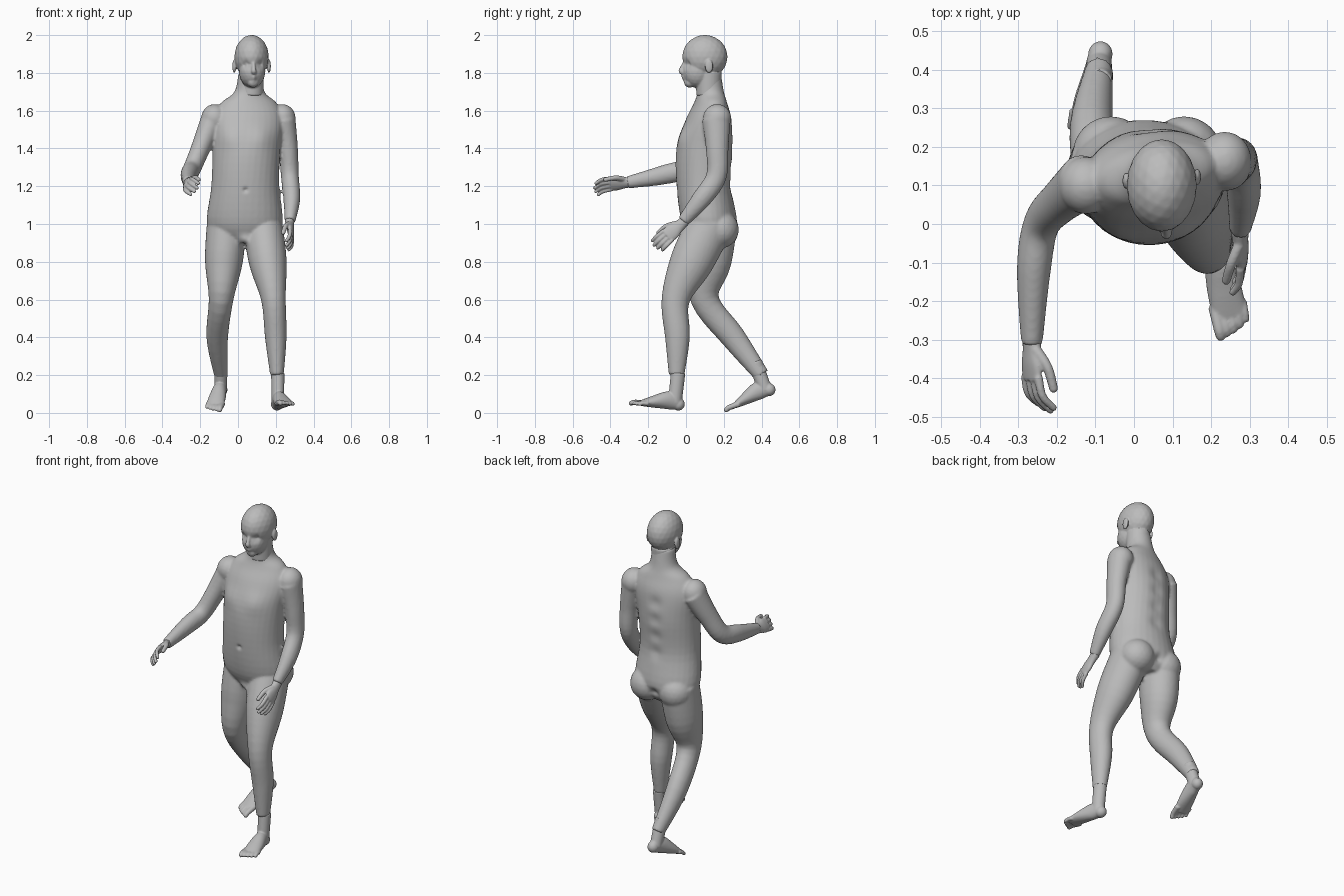
import bpy, bmesh, math
from mathutils import Vector, Matrix

cube = bpy.data.objects.get("Cube")
if cube:
    bpy.data.objects.remove(cube, do_unlink=True)

skin = bpy.data.materials.new("plain grey skin")
skin.use_nodes = True
grey = (.5, .5, .5, 1)
skin.diffuse_color = grey
skin.node_tree.nodes["Principled BSDF"].inputs["Base Color"].default_value = grey


def spline(rows, steps=5):
    """Smooth interpolation through rows of any length."""
    smooth_rows = []
    last = len(rows) - 1
    for i in range(last):
        before, start, end, after = rows[max(i - 1, 0)], rows[i], rows[i + 1], rows[min(i + 2, last)]
        for step in range(steps):
            t = step / steps
            smooth_rows.append([
                q + t / 2 * (r - p + t * (2 * p - 5 * q + 4 * r - s + t * (3 * (q - r) + s - p)))
                for p, q, r, s in zip(before, start, end, after)])
    return smooth_rows + [list(rows[-1])]


def tube(bm, rows, level=False, frame=Matrix(), sides=32):
    """Loft ellipses (x, y, z, half width, half depth) along a path.
    Level ellipses stay horizontal and twist gradually with height."""
    points = spline(rows)
    last = len(points) - 1
    rings = []
    for i, (x, y, z, width, depth) in enumerate(points):
        along = Vector(points[min(i + 1, last)][:3]) - Vector(points[max(i - 1, 0)][:3])
        across = Vector((1, 0, 0))
        if level:
            along = Vector((0, 0, 1))
            across.rotate(Matrix.Rotation(math.radians(25 * (z - 1.2)), 3, "Z"))
        along.normalize()
        across = (across - along * across.dot(along)).normalized()
        deep = along.cross(across)
        ring = []
        for k in range(sides):
            angle = math.tau * k / sides
            offset = across * width * math.cos(angle) + deep * depth * math.sin(angle)
            ring.append(bm.verts.new(frame @ (Vector((x, y, z)) + offset)))
        rings.append(ring)
    for lower, upper in zip(rings, rings[1:]):
        for k in range(sides):
            bm.faces.new((lower[k - 1], lower[k], upper[k], upper[k - 1]))
    bm.faces.new(rings[0])
    bm.faces.new(rings[-1])


def limb(bm, path, radii, ratio=1.15, frame=Matrix()):
    """Tube whose sections share one depth to width ratio."""
    tube(bm, [(*point, r, r * ratio) for point, r in zip(path, radii)], frame=frame)


def ball(bm, centre, radii, frame=Matrix()):
    place = frame @ Matrix.Translation(centre) @ Matrix.Diagonal((*radii, 1))
    bmesh.ops.create_icosphere(bm, subdivisions=3, radius=1, matrix=place)


def digit(bm, path, radius, frame):
    """Finger or toe: a tapered tube with a round tip."""
    radii = [radius, radius * .9, radius * .8]
    limb(bm, path, radii, 1, frame)
    ball(bm, path[-1], radii[-1:] * 3, frame)


def axes(origin, side, forward, back):
    """Local frame: x across, y along, z towards the back of the hand or foot."""
    y = Vector(forward).normalized()
    x = Vector(side)
    x = (x - y * x.dot(y)).normalized()
    z = x.cross(y)
    if z.dot(Vector(back)) < 0:
        z.negate()
    return Matrix.Translation(origin) @ Matrix((x, y, z)).transposed().to_4x4()


def finish(name, bm, voxel, bumps=()):
    """Fuse the volumes, soften them, then press in or pull out small forms."""
    bmesh.ops.recalc_face_normals(bm, faces=bm.faces)
    mesh = bpy.data.meshes.new(name)
    bm.to_mesh(mesh)
    bm.free()
    part = bpy.data.objects.new(name, mesh)
    bpy.context.collection.objects.link(part)
    fuse = part.modifiers.new("fuse", "REMESH")
    fuse.mode, fuse.voxel_size = "VOXEL", voxel
    soften = part.modifiers.new("soften", "SMOOTH")
    soften.factor, soften.iterations = .5, 4
    graph = bpy.context.evaluated_depsgraph_get()
    part.data = bpy.data.meshes.new_from_object(part.evaluated_get(graph))
    part.modifiers.clear()
    for centre, radius, push in bumps:
        for vertex in part.data.vertices:
            distance = (vertex.co - Vector(centre)).length / radius
            if distance < 3:
                vertex.co.y += push * math.exp(-distance * distance)
    part.data.materials.clear()
    part.data.materials.append(skin)
    part.data.polygons.foreach_set("use_smooth", [True] * len(part.data.polygons))
    part.data.update()


# Torso and neck: height, depth position, half width, half depth
body = bmesh.new()
torso = [(.9, .13, .13, .09), (1, .125, .2, .145), (1.2, .095, .18, .145), (1.4, .1, .18, .15),
         (1.55, .12, .19, .12), (1.64, .13, .15, .085), (1.7, .13, .08, .07), (1.8, .12, .065, .065)]
tube(body, [(.035 + .04 * (z - .9) ** 2, y, z, width, depth) for z, y, width, depth in torso], level=True)

# Buttocks and shoulder caps
for x in (-.06, .13):
    ball(body, (x, .18, .97), (.1, .1, .1))
for x, y in ((-.125, .1), (.235, .165)):
    ball(body, (x, y, 1.56), (.07, .075, .075))

# Legs: positions at evenly falling heights from hip to ankle
left_leg = [(.13, .13), (.158, .03), (.188, -.055), (.2, -.045), (.206, -.05)]
right_leg = [(-.06, .15), (-.075, .125), (-.09, .1), (-.11, .25), (-.09, .4)]
for leg in (left_leg, right_leg):
    limb(body, [(x, y, 1 - i / 5) for i, (x, y) in enumerate(leg)], (.105, .1, .065, .057, .036))

# Arms: shoulder, upper arm, elbow, forearm, wrist
right_arm = [(-.13, .11, 1.56), (-.19, .06, 1.42), (-.24, 0, 1.3), (-.26, -.12, 1.26), (-.265, -.31, 1.22)]
left_arm = [(.24, .16, 1.55), (.265, .165, 1.4), (.275, .16, 1.25), (.285, .08, 1.13), (.275, -.015, 1.015)]
for arm in (right_arm, left_arm):
    limb(body, arm, (.065, .052, .047, .044, .028))

chest = [((x, -.03, 1.46), .06, -.01) for x in (-.05, .13)]
navel = ((.04, -.05, 1.18), .012, .012)
spine = [((.04, .25, z), .04, -.01) for z in (1.2, 1.3, 1.4, 1.5)]
cleft = ((.035, .27, .96), .025, -.02)
groin = ((.04, .03, .91), .035, -.025)
finish("body", body, .008, chest + spine + [navel, cleft, groin])

# Head: skull, jaw, chin, neck, nose and ears
head = bmesh.new()
ball(head, (.072, .1, 1.885), (.091, .12, .116))
ball(head, (.075, .06, 1.81), (.07, .08, .09))
ball(head, (.08, .02, 1.75), (.03, .03, .028))
tube(head, [(.07, .12, 1.68, .065, .065), (.072, .12, 1.8, .065, .07)], level=True)
limb(head, [(.082, -.005, 1.86), (.083, -.02, 1.83), (.084, -.026, 1.81), (.084, -.01, 1.8)],
     (.009, .01, .014, .014), 1)
for x, y in ((-.02, .112), (.164, .122)):
    ball(head, (x, y, 1.835), (.01, .022, .036))
features = []
for x in (.045, .122):
    features += [((x, 0, 1.845), .02, .014), ((x, .006, 1.843), .01, -.006)]
for z in (1.765, 1.78):
    features.append(((.084, -.012, z), .012, -.008))
finish("head", head, .0045, features)


def hand(name, frame, curl):
    bm = bmesh.new()
    # Palm
    tube(bm, [(0, -.03, 0, .027, .026), (0, .02, 0, .032, .02), (0, .06, 0, .042, .018),
              (0, .1, 0, .04, .013)], frame=frame)
    # Fingers curl towards the palm
    for i in range(4):
        x = .022 * (i - 1.5)
        size = .09 - .008 * abs(i - 1.2) ** 1.5
        digit(bm, [(x, .09, 0), (x * 1.1, .1 + size / 2, -size * curl / 8),
                   (x * 1.1, .1 + size * .9, -size * curl / 2)], .0115, frame)
    # Thumb
    digit(bm, [(-.02, .02, 0), (-.046, .065, -.02), (-.05, .12, -.036)], .0145, frame)
    finish(name, bm, .004)


hand("right_hand", axes((-.265, -.305, 1.22), (-.5, 0, -.85), (0, -1, -.08), (-1, 0, 0)), 1.1)
hand("left_hand", axes((.275, -.025, 1), (.15, .66, -.75), (.06, -.76, -.65), (1, 0, 0)), .6)


def foot(name, frame, outer):
    bm = bmesh.new()
    # Heel, instep and ankle
    ball(bm, (0, .03, .035), (.032, .034, .034), frame)
    tube(bm, [(0, .02, .035, .028, .032), (0, .08, .05, .036, .048), (0, .16, .035, .045, .033),
              (0, .235, .018, .045, .014)], frame=frame)
    limb(bm, [(0, .05, height) for height in (.04, .1, .2)], (.033, .034, .035), 1.1, frame)
    # Toes shorten towards the outer side
    for i in range(5):
        x = outer * (i - 1.9) * .0185
        reach = .278 - .003 * i * (i + 1) / 2
        digit(bm, [(x, .2, .02), (x, reach - .02, .02), (x, reach, .013)],
              .012 if i else .016, frame)
    finish(name, bm, .0045)


up = (0, 0, 1)
foot("left_foot", axes((.2, -.015, .008), (1, 0, 0), (.06, -.275, .03), up), 1)
foot("right_foot", axes((-.082, .48, .1), (1, 0, 0), (-.05, -.26, -.096), up), -1)
